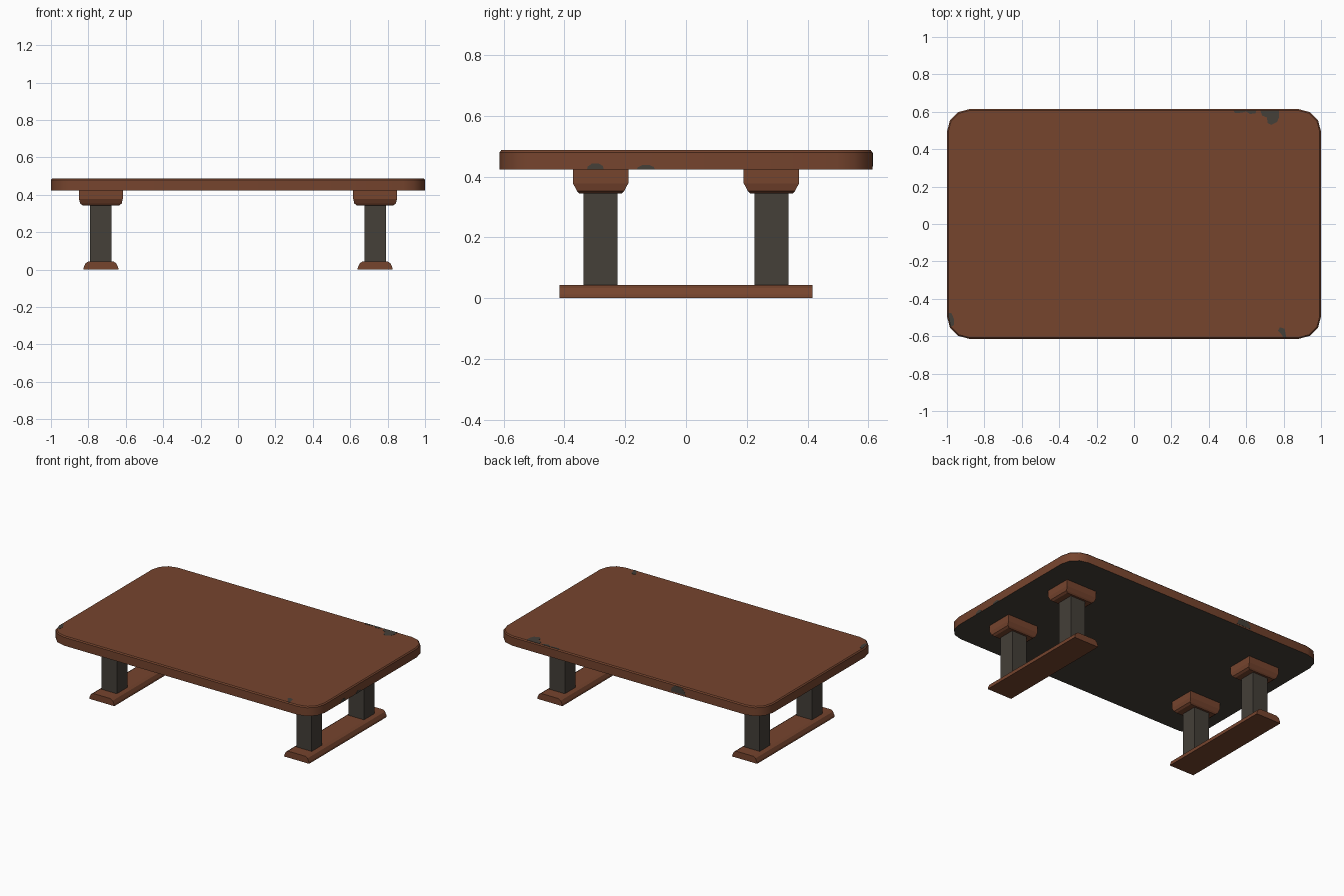
import bpy, bmesh, math

if "Cube" in bpy.data.objects:
    bpy.data.objects.remove(bpy.data.objects["Cube"])


def material(name, rgb):
    m = bpy.data.materials.new(name)
    m.diffuse_color = (*rgb, 1)
    m.use_nodes = True
    m.node_tree.nodes["Principled BSDF"].inputs["Base Color"].default_value = m.diffuse_color
    return m


WOOD = material("brown wood", (0.180, 0.058, 0.027))
GREY = material("dark grey", (0.058, 0.050, 0.040))


def make(name, verts, faces, mats, smooth=False):
    me = bpy.data.meshes.new(name)
    me.from_pydata(verts, [], faces)
    bm = bmesh.new()
    bm.from_mesh(me)
    bmesh.ops.recalc_face_normals(bm, faces=bm.faces)
    bm.to_mesh(me)
    bm.free()
    for m in mats:
        me.materials.append(m)
    ob = bpy.data.objects.new(name, me)
    bpy.context.collection.objects.link(ob)
    if smooth:
        bpy.ops.object.select_all(action='DESELECT')
        ob.select_set(True)
        bpy.context.view_layer.objects.active = ob
        bpy.ops.object.shade_smooth_by_angle(angle=math.radians(40))
    return ob


def loft(name, rings, mats, smooth=False):
    """Closed solid through rings of equal point count."""
    n = len(rings[0])
    verts = [p for r in rings for p in r]
    faces = [tuple(range(n)), tuple(range(len(verts) - n, len(verts)))]
    for k in range(len(rings) - 1):
        for i in range(n):
            j = (i + 1) % n
            faces.append((k * n + i, k * n + j, (k + 1) * n + j, (k + 1) * n + i))
    return make(name, verts, faces, mats, smooth)


def rect(cx, cy, hx, hy, z):
    return [(cx + sx * hx, cy + sy * hy, z) for sx, sy in ((-1, -1), (1, -1), (1, 1), (-1, 1))]


def rounded(inset, z, hx=1.0, hy=0.614, r=0.12):
    pts = []
    for q, (sx, sy) in enumerate(((1, 1), (-1, 1), (-1, -1), (1, -1))):
        for s in range(4):
            a = math.radians(q * 90 + s * 30)
            pts.append((sx * (hx - r) + (r - inset) * math.cos(a),
                        sy * (hy - r) + (r - inset) * math.sin(a), z))
    return pts


# table top with rounded corners, small top bevel and grey underside
top = loft("table_top", [rounded(0, 0.423), rounded(0, 0.480), rounded(0.007, 0.487)],
           [WOOD, GREY], True)
for p in top.data.polygons:
    if p.normal.z < -0.9:
        p.material_index = 1

for sx, side in ((-1, "left"), (1, "right")):
    cx = sx * 0.733
    # foot rail with bevelled long edges
    half = [(0.094, 0), (0.092, 0.012), (0.082, 0.034), (0.066, 0.044)]
    prof = half + [(-x, z) for x, z in reversed(half)]
    loft(side + "_foot_rail", [[(cx + x, y, z) for x, z in prof] for y in (-0.417, 0.417)], [WOOD])
    for sy, end in ((-1, "front"), (1, "back")):
        cy = sy * 0.281
        # square post
        loft(f"{end}_{side}_post",
             [rect(cx, cy, 0.0575, 0.056, 0.042), rect(cx, cy, 0.0575, 0.056, 0.36)], [GREY])
        # block under the top
        loft(f"{end}_{side}_block",
             [rect(cx, cy, hx, hy, z) for hx, hy, z in
              ((0.098, 0.070, 0.344), (0.111, 0.078, 0.353), (0.117, 0.091, 0.378),
               (0.117, 0.091, 0.424))], [WOOD])


# worn patches: thin plates on the top and the edges
def plate(name, pts, offset):
    loft(name, [pts, [tuple(a + b for a, b in zip(p, offset)) for p in pts]], [GREY])


def top_patch(name, xy):
    plate(name, [(x, y, 0.4865) for x, y in xy], (0, 0, 0.0015))


top_patch("worn_patch_back", [(0.675, 0.608), (0.685, 0.58), (0.71, 0.57), (0.715, 0.54), (0.735, 0.53),
                              (0.765, 0.545), (0.775, 0.57), (0.775, 0.608)])
top_patch("worn_patch_back_small", [(0.53, 0.608), (0.54, 0.594), (0.575, 0.595), (0.6, 0.602),
                                    (0.62, 0.588), (0.65, 0.592), (0.655, 0.608)])
top_patch("worn_patch_front", [(0.80, -0.608), (0.815, -0.608), (0.805, -0.56), (0.78, -0.552), (0.77, -0.57),
                               (0.785, -0.585)])
top_patch("worn_patch_corner", [(-0.992, -0.475), (-0.975, -0.478), (-0.962, -0.51), (-0.962, -0.54),
                                (-0.979, -0.55), (-0.992, -0.497)])


def arch(w, h):
    return [(-w, 0), (w, 0), (w * 0.85, h * 0.6), (w * 0.4, h), (-w * 0.4, h), (-w * 0.9, h * 0.5)]


for name, y, w, h in (("worn_edge_right_a", -0.298, 0.028, 0.02), ("worn_edge_right_b", -0.132, 0.03, 0.015)):
    plate(name, [(0.9995, y + u, 0.423 + v) for u, v in arch(w, h)], (0.0015, 0, 0))
plate("worn_edge_back", [(-0.37 + u, 0.6135, 0.433 + v) for u, v in arch(0.055, 0.045)], (0, 0.0015, 0))
